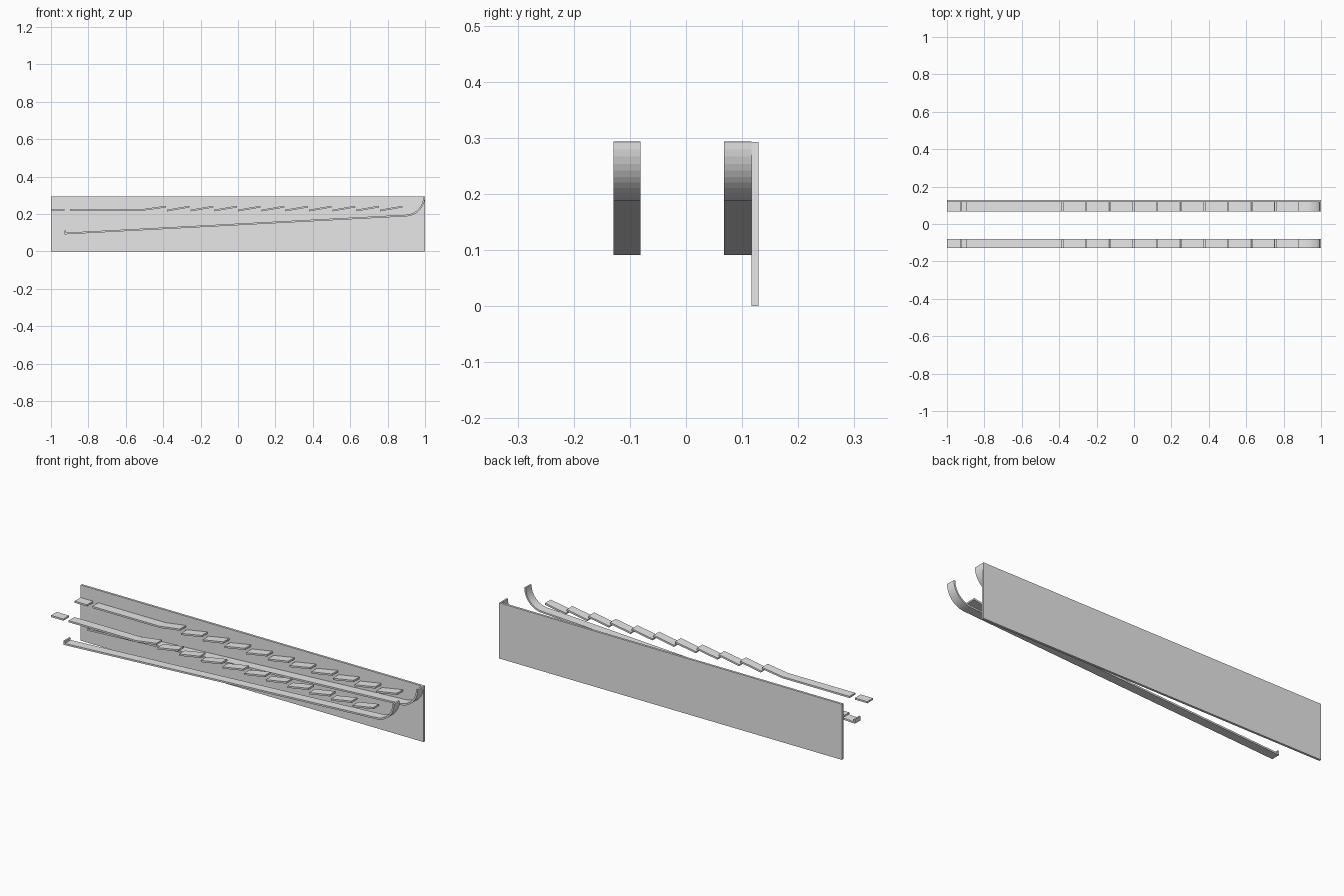
import bpy
import bmesh
import math
from mathutils import Vector

cube = bpy.data.objects.get("Cube")
if cube:
    bpy.data.objects.remove(cube, do_unlink=True)

grey = bpy.data.materials.new("light_grey")
grey.use_nodes = True
grey.diffuse_color = (0.8, 0.8, 0.8, 1)
grey.node_tree.nodes["Principled BSDF"].inputs["Base Color"].default_value = (0.8, 0.8, 0.8, 1)

THICK = 0.009


def strip(name, path, y0, y1, thick=THICK):
    """Thicken an x-z path to its left with mitred corners and extrude it along y."""
    pts = [Vector(p) for p in path]
    normals = []
    for a, b in zip(pts, pts[1:]):
        d = (b - a).normalized()
        normals.append(Vector((-d.y, d.x)))
    bm = bmesh.new()
    rings = []
    for i, p in enumerate(pts):
        n0, n1 = normals[max(i - 1, 0)], normals[min(i, len(normals) - 1)]
        q = p + (n0 + n1) * thick / (1 + n0.dot(n1))
        rings.append([bm.verts.new((c.x, y, c.y))
                      for c, y in ((p, y0), (p, y1), (q, y1), (q, y0))])
    for r, s in zip(rings, rings[1:]):
        for k in range(4):
            j = (k + 1) % 4
            bm.faces.new((r[k], r[j], s[j], s[k]))
    bm.faces.new(rings[0])
    bm.faces.new(rings[-1])
    bmesh.ops.recalc_face_normals(bm, faces=bm.faces)
    mesh = bpy.data.meshes.new(name)
    bm.to_mesh(mesh)
    bm.free()
    mesh.materials.append(grey)
    obj = bpy.data.objects.new(name, mesh)
    bpy.context.collection.objects.link(obj)
    return obj


# Back panel
strip("back_panel", [(-1, 0), (1, 0)], 0.117, 0.129, 0.293)

# Lower ramp profile: end lip, gentle climb, then a quarter curve up
radius, steps = 0.106, 12
start = math.atan(0.053)
ramp = [(-0.928, 0.113), (-0.928, 0.091)]
for i in range(steps + 1):
    a = start + (math.pi / 2 - start) * i / steps
    ramp.append((0.894 + radius * math.sin(a), 0.293 - radius * math.cos(a)))

# The same set of rails sits at the front and against the panel
for side, y0, y1 in (("front", -0.129, -0.081), ("back", 0.068, 0.117)):
    strip(side + "_lower_ramp", ramp, y0, y1)
    strip(side + "_end_plate", [(-1, 0.218), (-0.928, 0.218)], y0, y1)
    strip(side + "_upper_rail", [(-0.897, 0.218), (-0.505, 0.218), (-0.385, 0.235)], y0, y1)
    # Row of tilted slats
    for i in range(10):
        x = -0.379 + 0.1265 * i
        strip(f"{side}_slat_{i + 1}", [(x, 0.214), (x + 0.121, 0.235)], y0, y1)
